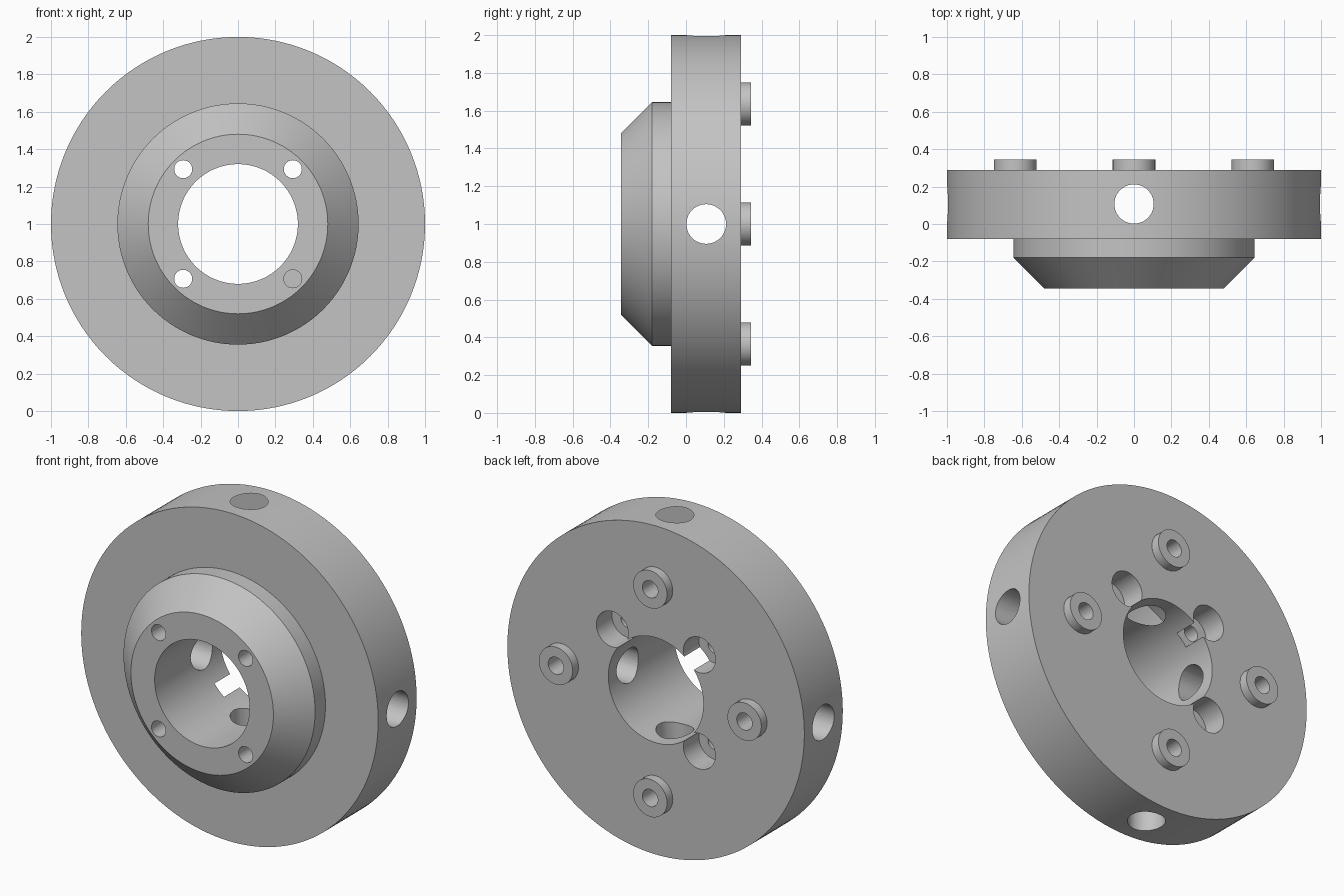
import bpy
import bmesh
from math import cos, sin, pi
from mathutils import Matrix, Vector

cube = bpy.data.objects.get("Cube")
if cube:
    bpy.data.objects.remove(cube, do_unlink=True)

metal = bpy.data.materials.new("plain grey metal")
metal.use_nodes = True
GREY = (0.55, 0.55, 0.55, 1)
metal.diffuse_color = GREY
metal.node_tree.nodes["Principled BSDF"].inputs["Base Color"].default_value = GREY

BACK = 0.29      # rear face of the disc
TIP = 0.345      # rear end of the bosses
BORE = 0.32


def add_object(name, bm):
    bmesh.ops.recalc_face_normals(bm, faces=bm.faces)
    mesh = bpy.data.meshes.new(name)
    bm.to_mesh(mesh)
    bm.free()
    mesh.materials.append(metal)
    obj = bpy.data.objects.new(name, mesh)
    bpy.context.collection.objects.link(obj)
    return obj


def lathe(name, profile, segments, x=0, z=1):
    """Turn a closed (radius, y) profile around an axis parallel to y."""
    bm = bmesh.new()
    rings = []
    for i in range(segments):
        a = 2 * pi * i / segments
        rings.append([bm.verts.new((x + r * cos(a), y, z + r * sin(a)))
                      for r, y in profile])
    n = len(profile)
    for i in range(segments):
        here, after = rings[i], rings[(i + 1) % segments]
        for j in range(n):
            k = (j + 1) % n
            bm.faces.new((here[j], after[j], after[k], here[k]))
    return add_object(name, bm)


def drill(target, radius, start, end, segments=40):
    """Cut a round hole between two points."""
    start, end = Vector(start), Vector(end)
    axis = end - start
    turn = Vector((0, 0, 1)).rotation_difference(axis).to_matrix().to_4x4()
    bm = bmesh.new()
    bmesh.ops.create_cone(bm, cap_ends=True, segments=segments, radius1=radius,
                          radius2=radius, depth=axis.length,
                          matrix=Matrix.Translation((start + end) / 2) @ turn)
    cutter = add_object("hole_cutter", bm)
    cutter.hide_render = True
    mod = target.modifiers.new("hole", 'BOOLEAN')
    mod.operation = 'DIFFERENCE'
    mod.solver = 'EXACT'
    mod.object = cutter
    cutters.append(cutter)


# Disc and chamfered hub, turned in one piece with the central bore
body = lathe("disc_and_hub", [
    (BORE, BACK), (1, BACK), (1, -0.08), (0.645, -0.08),
    (0.645, -0.18), (0.48, -TIP), (BORE, -TIP)], 128)
cutters = []

# Cross holes through the rim into the bore
drill(body, 0.105, (-1.2, 0.107, 1), (1.2, 0.107, 1))
drill(body, 0.105, (0, 0.107, -0.2), (0, 0.107, 2.2))

# Diagonal screw holes with counterbores opening into the bore
for sx in (-1, 1):
    for sz in (-1, 1):
        x, z = 0.293 * sx, 1 + 0.293 * sz
        drill(body, 0.108, (x, 0.14, z), (x, 0.5, z))
        drill(body, 0.048, (x, -0.5, z), (x, 0.2, z))

# Rear bosses with blind holes
bosses = []
for side, dx, dz in (("left", 1, 0), ("right", -1, 0), ("top", 0, 1), ("bottom", 0, -1)):
    x, z = 0.635 * dx, 1 + 0.635 * dz
    drill(body, 0.052, (x, 0.222, z), (x, 0.5, z))
    bosses.append(lathe(side + "_boss", [
        (0.052, BACK), (0.114, BACK), (0.114, TIP), (0.052, TIP)], 40, x, z))

# Bake the holes and drop the cutters
bpy.context.view_layer.update()
graph = bpy.context.evaluated_depsgraph_get()
baked = bpy.data.meshes.new_from_object(body.evaluated_get(graph))
body.modifiers.clear()
body.data = baked
for cutter in cutters:
    bpy.data.objects.remove(cutter, do_unlink=True)
body.data.materials.clear()
body.data.materials.append(metal)
for poly in body.data.polygons:
    poly.material_index = 0

# Smooth curved walls, keep edges crisp
bpy.ops.object.select_all(action='DESELECT')
for obj in [body] + bosses:
    obj.select_set(True)
bpy.context.view_layer.objects.active = body
bpy.ops.object.shade_smooth_by_angle(angle=pi / 6)
